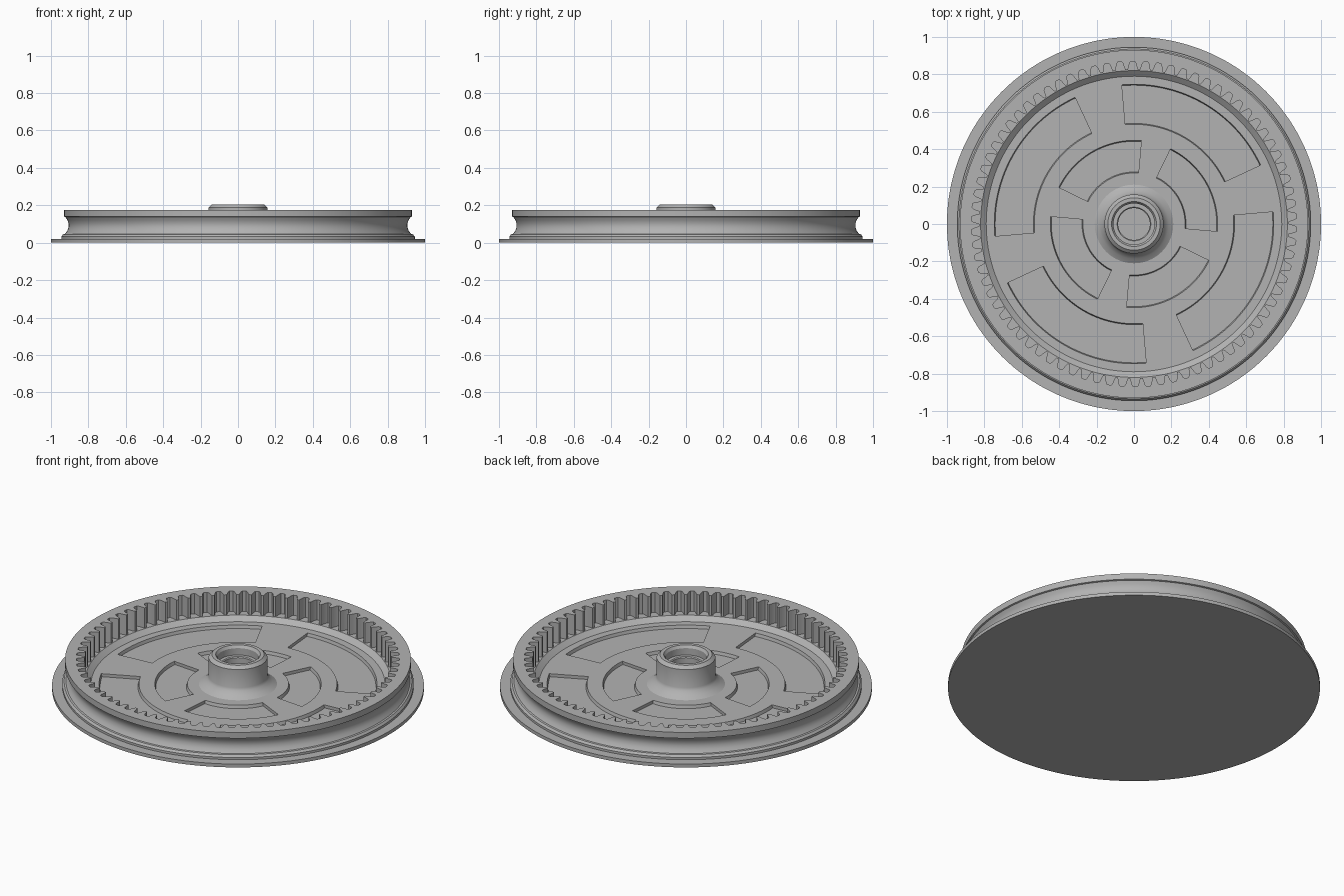
import bpy
import bmesh
from math import sin, cos, tau, radians

TEETH = 78
# One tooth pitch: (fraction of pitch, 0 = tip radius, 1 = root radius)
PITCH = [(0.0, 0), (0.2, 0), (0.27, 0.3), (0.36, 0.8), (0.46, 1),
         (0.74, 1), (0.84, 0.8), (0.93, 0.3)]
TIP, ROOT = 0.825, 0.87

cube = bpy.data.objects.get("Cube")
if cube:
    bpy.data.objects.remove(cube, do_unlink=True)

grey = bpy.data.materials.new("grey plastic")
GREY = (0.45, 0.45, 0.45, 1)
grey.diffuse_color = GREY
grey.use_nodes = True
grey.node_tree.nodes["Principled BSDF"].inputs["Base Color"].default_value = GREY


def finish(bm, name):
    bmesh.ops.recalc_face_normals(bm, faces=bm.faces)
    mesh = bpy.data.meshes.new(name)
    bm.to_mesh(mesh)
    bm.free()
    mesh.materials.append(grey)
    obj = bpy.data.objects.new(name, mesh)
    bpy.context.collection.objects.link(obj)
    return obj


def smooth(obj):
    bpy.ops.object.select_all(action='DESELECT')
    obj.select_set(True)
    bpy.context.view_layer.objects.active = obj
    bpy.ops.object.shade_smooth_by_angle(angle=radians(30))


def lathe(name, profile, angles, toothed=()):
    """Spin (radius, z) points; radius None follows the tooth outline."""
    bm = bmesh.new()
    loops = []
    for r, z in profile:
        ring = []
        for a, k in angles:
            rad = TIP + (ROOT - TIP) * k if r is None else r
            ring.append(bm.verts.new((rad * cos(a), rad * sin(a), z)))
        loops.append(ring)
    n = len(angles)
    for lo, hi in zip(loops, loops[1:]):
        for i in range(n):
            j = (i + 1) % n
            bm.faces.new((lo[i], lo[j], hi[j], hi[i]))
    bm.faces.new(loops[0])
    bm.faces.new(loops[-1])
    return finish(bm, name)


def sector_cutter(name, r0, r1, start, end, floor, top, draft):
    """Arc-shaped pocket cutter whose curved walls lean by draft."""
    bm = bmesh.new()
    steps = 36
    rings = []
    for i in range(steps + 1):
        a = radians(start + (end - start) * i / steps)
        section = [(r0 + draft, floor), (r1 - draft, floor), (r1, top), (r0, top)]
        rings.append([bm.verts.new((r * cos(a), r * sin(a), z)) for r, z in section])
    for p, q in zip(rings, rings[1:]):
        for i in range(4):
            j = (i + 1) % 4
            bm.faces.new((p[i], p[j], q[j], q[i]))
    bm.faces.new(rings[0])
    bm.faces.new(rings[-1])
    return finish(bm, name)


# Wheel body: flange, grooved rim, internal gear teeth and dished plate
tooth_angles = [(tau * (t + f) / TEETH, k) for t in range(TEETH) for f, k in PITCH]
wheel = lathe("toothed_wheel", [
    (1, 0), (1, 0.02), (0.945, 0.02), (0.945, 0.033), (0.935, 0.045),
    (0.925, 0.047), (0.912, 0.065), (0.906, 0.085), (0.906, 0.102),
    (0.912, 0.12), (0.922, 0.137), (0.93, 0.14), (0.93, 0.175),
    (None, 0.175), (None, 0.055), (0.82, 0.055), (0.79, 0.03), (0.15, 0.03),
], tooth_angles)

# Two rings of four arc pockets sunk into the plate
for k in range(4):
    for label, r0, r1, start, end in (("outer", 0.53, 0.75, 25, 95),
                                      ("inner", 0.27, 0.45, -5, 64)):
        cutter = sector_cutter(f"{label}_pocket_cutter", r0, r1, start + 90 * k,
                               end + 90 * k, 0.012, 0.04, 0.008)
        cutter.hide_render = True
        cutter.hide_set(True)
        mod = wheel.modifiers.new(f"{label}_pocket", 'BOOLEAN')
        mod.operation = 'DIFFERENCE'
        mod.solver = 'EXACT'
        mod.object = cutter

# Apply the cuts and drop the cutters
bpy.context.view_layer.update()
cut = bpy.data.meshes.new_from_object(
    wheel.evaluated_get(bpy.context.evaluated_depsgraph_get()))
wheel.modifiers.clear()
wheel.data = cut
for obj in [o for o in bpy.data.objects if "pocket_cutter" in o.name]:
    bpy.data.objects.remove(obj, do_unlink=True)
smooth(wheel)

# Flared hub with a stepped bore
hub = lathe("hub", [
    (0.21, 0.02), (0.21, 0.03), (0.185, 0.045), (0.165, 0.065), (0.158, 0.08),
    (0.158, 0.188), (0.14, 0.205), (0.12, 0.205), (0.11, 0.19), (0.11, 0.15),
    (0.09, 0.15), (0.085, 0.145), (0.085, 0.04),
], [(tau * i / 96, 0) for i in range(96)])
smooth(hub)
